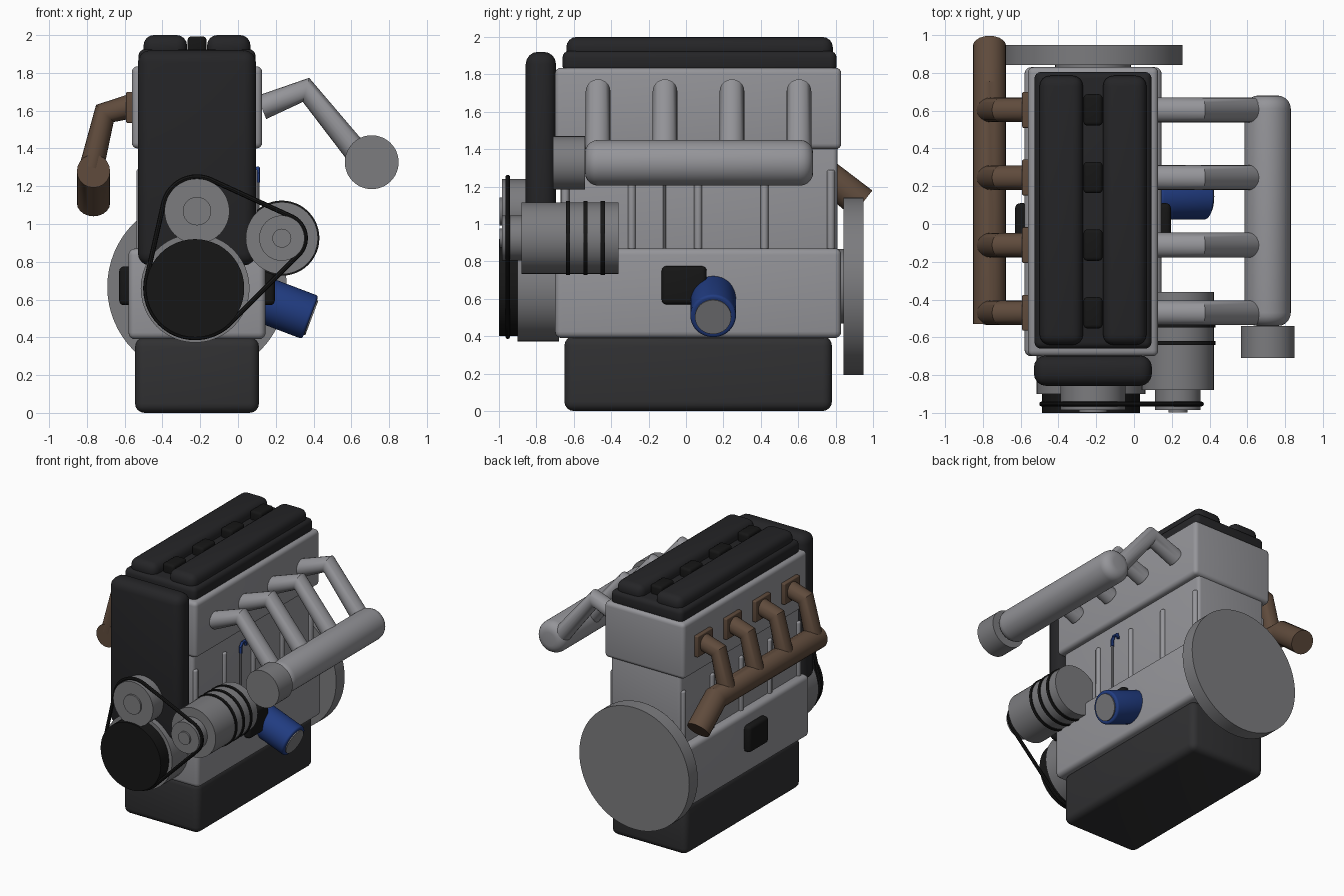
import bpy, bmesh, math
from mathutils import Vector

if "Cube" in bpy.data.objects:
    bpy.data.objects.remove(bpy.data.objects["Cube"])

CX = -0.217  # block centre line


def material(name, rgb):
    m = bpy.data.materials.new(name)
    m.diffuse_color = (*rgb, 1)
    m.use_nodes = True
    m.node_tree.nodes["Principled BSDF"].inputs["Base Color"].default_value = m.diffuse_color
    return m


BLACK = material("black_plastic", (0.018, 0.018, 0.02))
DARK = material("dark_pan", (0.03, 0.03, 0.032))
RUBBER = material("rubber", (0.008, 0.008, 0.008))
BROWN = material("exhaust_brown", (0.115, 0.07, 0.045))
BLUE = material("blue_paint", (0.015, 0.045, 0.22))
STEEL = material("steel", (0.2, 0.2, 0.21))
ALLOY = material("alloy", (0.3, 0.3, 0.32))


def finish(ob, mat):
    if mat:
        ob.data.materials.append(mat)
    bpy.ops.object.select_all(action='DESELECT')
    ob.select_set(True)
    bpy.context.view_layer.objects.active = ob
    if ob.type == 'CURVE':
        bpy.ops.object.convert(target='MESH')
    bpy.ops.object.shade_smooth_by_angle(angle=math.radians(35))
    return bpy.context.object


def from_bmesh(name, bm, mat):
    me = bpy.data.meshes.new(name)
    bm.to_mesh(me)
    bm.free()
    ob = bpy.data.objects.new(name, me)
    bpy.context.collection.objects.link(ob)
    return finish(ob, mat)


def box(name, x, y, z, bevel=0.03, mat=None):
    """Rounded box from (min, max) ranges."""
    bm = bmesh.new()
    bmesh.ops.create_cube(bm, size=1)
    for v in bm.verts:
        v.co = [r[0] + (c + 0.5) * (r[1] - r[0]) for c, r in zip(v.co, (x, y, z))]
    if bevel:
        bmesh.ops.bevel(bm, geom=bm.edges[:], offset=bevel, segments=4,
                        profile=0.5, affect='EDGES')
    return from_bmesh(name, bm, mat)


def rod(name, a, b, r, mat=None, bevel=0.0, sides=48):
    """Cylinder from a to b, with optional rounded rims."""
    a, b = Vector(a), Vector(b)
    bm = bmesh.new()
    bmesh.ops.create_cone(bm, cap_ends=True, segments=sides, radius1=r,
                          radius2=r, depth=(b - a).length)
    if bevel:
        rims = [e for e in bm.edges if any(len(f.verts) > 4 for f in e.link_faces)]
        bmesh.ops.bevel(bm, geom=rims, offset=bevel, segments=5,
                        profile=0.5, affect='EDGES')
    rot = (b - a).to_track_quat('Z', 'Y').to_matrix()
    for v in bm.verts:
        v.co = rot @ v.co + (a + b) / 2
    return from_bmesh(name, bm, mat)


def pipe(name, pts, r, mat=None, cyclic=False, res=8):
    cu = bpy.data.curves.new(name, 'CURVE')
    cu.dimensions = '3D'
    cu.bevel_depth = r
    cu.bevel_resolution = res
    cu.use_fill_caps = True
    s = cu.splines.new('POLY')
    s.points.add(len(pts) - 1)
    for p, co in zip(s.points, pts):
        p.co = (*co, 1)
    s.use_cyclic_u = cyclic
    ob = bpy.data.objects.new(name, cu)
    bpy.context.collection.objects.link(ob)
    return finish(ob, mat)


def wide(half):
    return (CX - half, CX + half)


# Main castings
box("oil_pan", wide(0.328), (-0.65, 0.78), (0, 0.40), 0.05, DARK)
box("crankcase", wide(0.363), (-0.70, 0.83), (0.39, 0.87), 0.035, ALLOY)
box("cylinder_block", wide(0.30), (-0.67, 0.81), (0.84, 1.42), 0.025, ALLOY)
box("cylinder_head", wide(0.345), (-0.70, 0.83), (1.40, 1.835), 0.03, ALLOY)
box("timing_cover", (-0.53, 0.095), (-0.857, -0.695), (0.78, 1.92), 0.065, BLACK)
rod("flywheel", (CX, 0.843, 0.667), (CX, 0.948, 0.667), 0.475, STEEL, sides=64)
rod("flywheel_shaft", (CX, 0.80, 0.667), (CX, 0.86, 0.667), 0.2, STEEL)

# Block ribs, both sides
for side in (-1, 1):
    for i in range(5):
        y = -0.645 + 0.355 * i
        x = CX + side * 0.30
        rod("block_rib", (x, y, 0.84), (x, y, 1.29), 0.021, ALLOY, 0.012, 16)
    x = sorted((CX + side * 0.34, CX + side * 0.412))
    box("engine_mount", x, (-0.13, 0.11), (0.57, 0.775), 0.025, RUBBER)

# Cam covers, coils and filler cap
box("cam_cover_base", wide(0.31), (-0.66, 0.805), (1.81, 1.925), 0.035, BLACK)
for side in (-1, 1):
    c = CX + side * 0.168
    box("cam_cover_lobe", (c - 0.115, c + 0.115), (-0.64, 0.785), (1.87, 2.0), 0.055, BLACK)
rod("oil_filler_cap", (-0.05, -0.36, 1.95), (-0.05, -0.36, 1.995), 0.066, BLACK)

# Per-cylinder parts: coil, intake runner, exhaust flange and runner
for i in range(4):
    y = -0.47 + 0.358 * i
    box("ignition_coil", wide(0.05), (y - 0.083, y + 0.083), (1.90, 1.993), 0.02, RUBBER)
    pipe("intake_runner", [(0.125, y, 1.617), (0.36, y, 1.71), (0.66, y, 1.34)], 0.066, ALLOY)
    box("exhaust_flange", (-0.592, -0.55), (y - 0.095, y + 0.095), (1.535, 1.70), 0.008, BROWN)
    pipe("exhaust_runner", [(-0.56, y, 1.625), (-0.705, y, 1.585), (-0.775, y, 1.30)], 0.065, BROWN)

# Intake plenum and throttle body
rod("intake_plenum", (0.708, -0.54, 1.327), (0.708, 0.68, 1.327), 0.122, ALLOY, 0.07)
rod("throttle_body", (0.708, -0.71, 1.327), (0.708, -0.54, 1.327), 0.1425, STEEL)

# Exhaust log with down-turned outlet
pipe("exhaust_manifold", [(-0.765, -0.53, 1.28), (-0.765, 0.726, 1.28),
                          (-0.765, 0.942, 1.11)], 0.088, BROWN)

# Crank, pump and alternator drive
CRANK, PUMP, ALT = (-0.227, 0.66), (CX, 1.068), (0.232, 0.925)


def wheel(name, c, y0, y1, r, mat):
    rod(name, (c[0], y0, c[1]), (c[0], y1, c[1]), r, mat)


wheel("crank_housing", CRANK, -0.90, -0.68, 0.288, STEEL)
wheel("crank_pulley", CRANK, -1.0, -0.89, 0.26, RUBBER)
wheel("pump_pulley", PUMP, -0.985, -0.85, 0.172, STEEL)
wheel("pump_hub", PUMP, -0.998, -0.97, 0.075, STEEL)
wheel("alternator_body", ALT, -0.88, -0.36, 0.191, STEEL)
wheel("alternator_pulley", ALT, -0.985, -0.87, 0.12, STEEL)
wheel("alternator_hub", ALT, -0.998, -0.97, 0.05, STEEL)
for y in (-0.63, -0.537, -0.445):
    wheel("alternator_band", ALT, y - 0.011, y + 0.011, 0.199, RUBBER)

# Belt: outer hull of the three pulleys
belt = []
for i in range(96):
    n = Vector((math.cos(i * math.tau / 96), math.sin(i * math.tau / 96)))
    c, r = max(((Vector(c), r) for c, r in ((CRANK, 0.262), (PUMP, 0.182), (ALT, 0.125))),
               key=lambda k: k[0].dot(n) + k[1])
    p = c + n * r
    belt.append((p.x, -0.953, p.y))
pipe("drive_belt", belt, 0.013, RUBBER, True, 2)

# Oil filter
d = Vector((0.935, 0, -0.355))
end = Vector((0.383, 0.145, 0.505))
rod("oil_filter", end - d * 0.3, end, 0.122, BLUE, 0.015)
rod("oil_filter_end", end - d * 0.02, end + d * 0.008, 0.097, STEEL)

# Dipstick
pipe("dipstick_tube", [(0.105, -0.115, 0.82), (0.105, -0.115, 1.23)], 0.009, ALLOY, res=3)
pipe("dipstick_handle", [(0.105, -0.115, 1.22), (0.105, -0.115, 1.27), (0.105, -0.095, 1.295),
                         (0.105, -0.06, 1.295), (0.105, -0.05, 1.26)], 0.012, BLUE, res=3)
